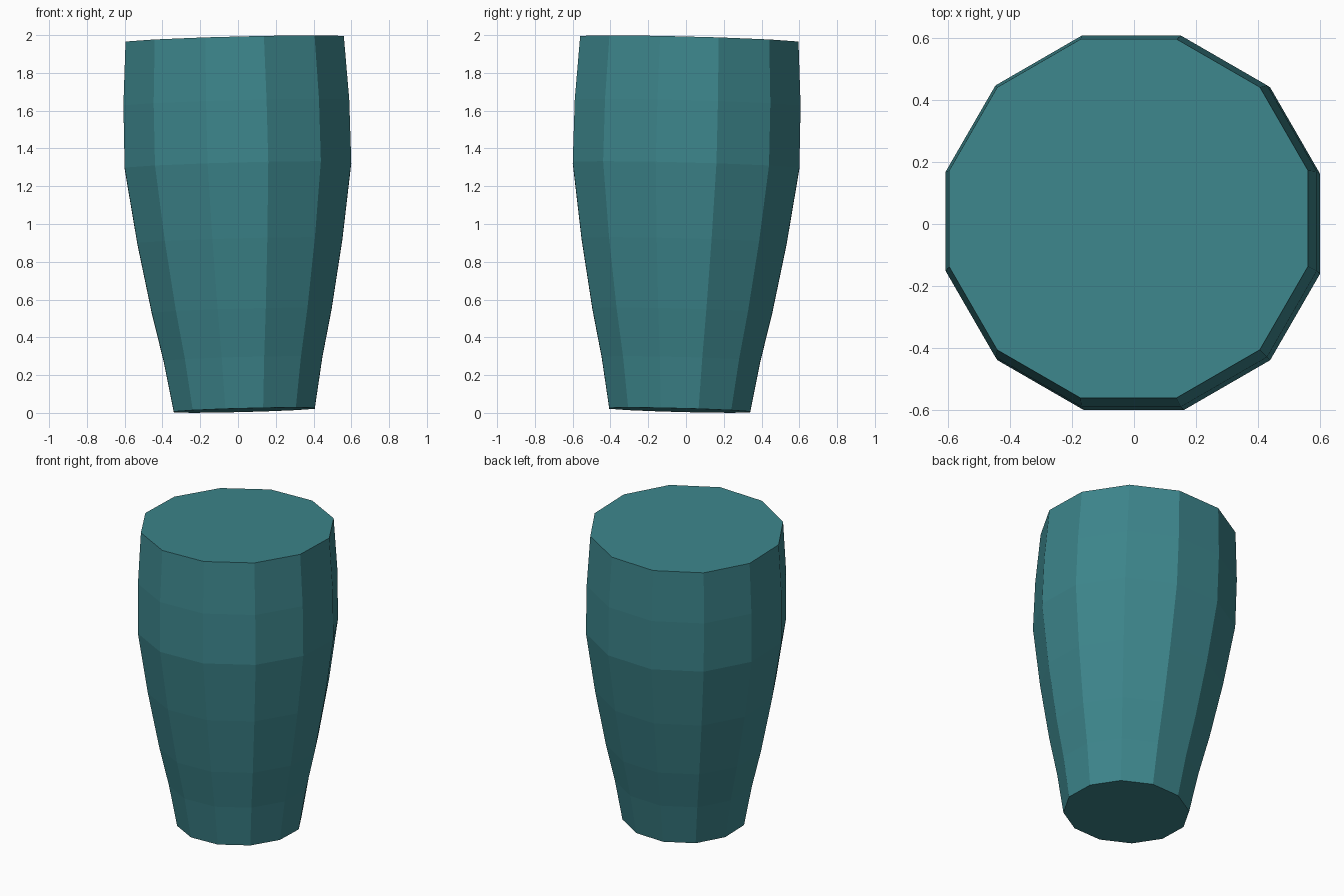
import bpy, bmesh, math
from mathutils import Vector

if "Cube" in bpy.data.objects:
    bpy.data.objects.remove(bpy.data.objects["Cube"])

SIDES = 12
PIVOT_Z = 1.30
AXIS = Vector((-0.026, 0.026, 1.0))            # slight lean of the whole body
TILT = Vector((0, 0, 1)).rotation_difference(AXIS)

# (height, flat-to-centre radius) from base to rim
PROFILE = [(0.0145, 0.373), (0.285, 0.42), (0.54, 0.476), (0.91, 0.543),
           (1.31, 0.60), (1.64, 0.598), (1.977, 0.578)]

teal = bpy.data.materials.new("teal")
teal.diffuse_color = (0.046, 0.235, 0.26, 1.0)
teal.use_nodes = True
teal.node_tree.nodes["Principled BSDF"].inputs["Base Color"].default_value = teal.diffuse_color

bm = bmesh.new()
rings = []
for z, apothem in PROFILE:
    r = apothem / math.cos(math.pi / SIDES)
    centre = Vector((0, 0, PIVOT_Z)) + AXIS * (z - PIVOT_Z)
    ring = []
    for i in range(SIDES):
        a = 2 * math.pi * (i + 0.5) / SIDES
        ring.append(bm.verts.new(centre + TILT @ Vector((r * math.cos(a), r * math.sin(a), 0))))
    rings.append(ring)

# side walls
for low, high in zip(rings, rings[1:]):
    for i in range(SIDES):
        j = (i + 1) % SIDES
        bm.faces.new((low[i], low[j], high[j], high[i]))

# flat base and lid
bm.faces.new(rings[0][::-1])
bm.faces.new(rings[-1])
bm.normal_update()

mesh = bpy.data.meshes.new("tapered_body")
bm.to_mesh(mesh)
bm.free()
mesh.materials.append(teal)
body = bpy.data.objects.new("tapered_body", mesh)
bpy.context.collection.objects.link(body)
